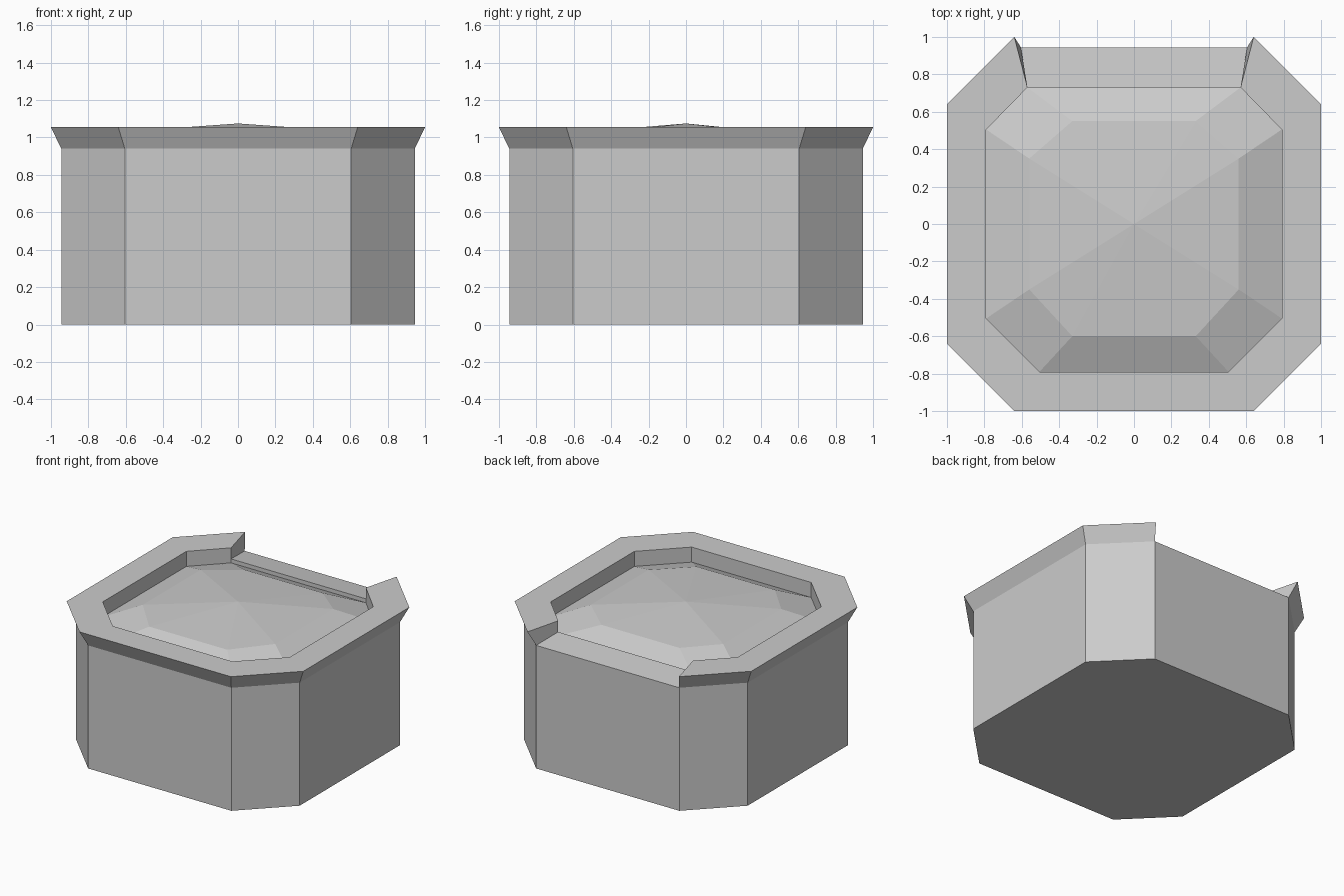
import bpy, bmesh

if "Cube" in bpy.data.objects:
    bpy.data.objects.remove(bpy.data.objects["Cube"])


def octagon(r, c):
    # Counter-clockwise from the back right corner; edge 0-1 is the back
    return [(c, r), (-c, r), (-r, c), (-r, -c),
            (-c, -r), (c, -r), (r, -c), (r, c)]


def loop(bm, pts, z):
    zs = z if isinstance(z, list) else [z] * len(pts)
    return [bm.verts.new((x, y, h)) for (x, y), h in zip(pts, zs)]


def bridge(bm, a, b, edges=range(8)):
    for i in edges:
        j = (i + 1) % 8
        bm.faces.new((a[i], a[j], b[j], b[i]))


def finish(bm, name):
    bmesh.ops.recalc_face_normals(bm, faces=bm.faces)
    mesh = bpy.data.meshes.new(name)
    bm.to_mesh(mesh)
    bm.free()
    obj = bpy.data.objects.new(name, mesh)
    bpy.context.collection.objects.link(obj)
    return obj


# Octagonal pot with a flared rim, open at the back
inner = octagon(0.79, 0.505)
inner[0], inner[1] = (0.57, 0.73), (-0.57, 0.73)

bm = bmesh.new()
base = loop(bm, octagon(0.945, 0.605), 0)
neck = loop(bm, octagon(0.945, 0.605), 0.94)
rim = loop(bm, octagon(1.0, 0.64), 1.055)
lip = loop(bm, inner, 1.055)
floor = loop(bm, inner, 0.935)
bm.faces.new(base)
bm.faces.new(floor)
bridge(bm, base, neck)
rest = range(1, 8)
bridge(bm, neck, rim, rest)
bridge(bm, rim, lip, rest)
bridge(bm, lip, floor, rest)

# Sloping spout ledge and the rim's cut ends
ledge = loop(bm, inner[:2], 0.97)
bm.faces.new((neck[0], neck[1], ledge[1], ledge[0]))
bm.faces.new((ledge[0], ledge[1], floor[1], floor[0]))
for i in (0, 1):
    bm.faces.new((neck[i], rim[i], lip[i], ledge[i]))
finish(bm, "pot")

# Gently mounded filling
mid = [(0.33, 0.55), (-0.33, 0.55), (-0.56, 0.35), (-0.56, -0.35),
       (-0.33, -0.6), (0.33, -0.6), (0.56, -0.35), (0.56, 0.35)]
heights = [1.02, 1.02, 1.035, 1.035, 1.025, 1.025, 1.035, 1.035]
bm = bmesh.new()
edge = loop(bm, inner, 0.94)
crown = loop(bm, mid, heights)
peak = bm.verts.new((0, 0, 1.075))
bridge(bm, edge, crown)
for i in range(8):
    bm.faces.new((crown[i], crown[(i + 1) % 8], peak))
bm.faces.new(edge)
finish(bm, "filling")
